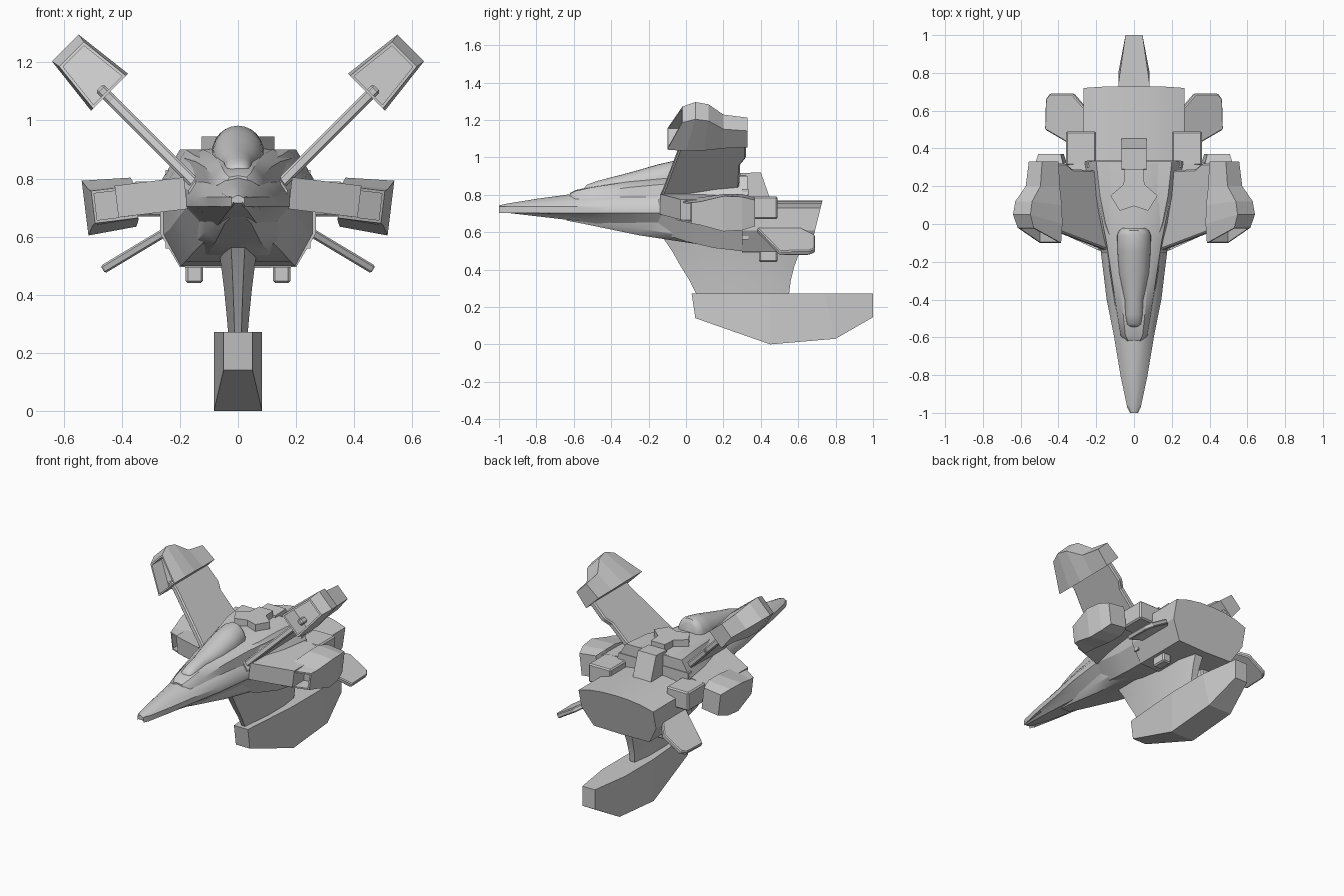
import bpy, bmesh
from math import sin, cos, pi, radians

if "Cube" in bpy.data.objects:
    bpy.data.objects.remove(bpy.data.objects["Cube"])


def finish(name, bm, mirror=False, smooth=None, bevel=0):
    bmesh.ops.recalc_face_normals(bm, faces=bm.faces)
    me = bpy.data.meshes.new(name)
    bm.to_mesh(me)
    bm.free()
    ob = bpy.data.objects.new(name, me)
    bpy.context.collection.objects.link(ob)
    if bevel:
        b = ob.modifiers.new("bevel", 'BEVEL')
        b.width, b.segments = bevel, 1
    if mirror:
        ob.modifiers.new("mirror", 'MIRROR')
    if smooth:
        bpy.ops.object.select_all(action='DESELECT')
        ob.select_set(True)
        bpy.context.view_layer.objects.active = ob
        bpy.ops.object.shade_smooth_by_angle(angle=radians(smooth))
    return ob


def loft(name, rings, recess=None, **kw):
    """Skin closed rings; recess=(inset, depth) sinks the first cap."""
    bm = bmesh.new()
    vs = [[bm.verts.new(p) for p in r] for r in rings]
    n = len(rings[0])
    for a, b in zip(vs, vs[1:]):
        for i in range(n):
            j = (i + 1) % n
            bm.faces.new((a[i], a[j], b[j], b[i]))
    cap = bm.faces.new(vs[0])
    bm.faces.new(vs[-1])
    if recess:
        bmesh.ops.recalc_face_normals(bm, faces=bm.faces)
        bmesh.ops.inset_region(bm, faces=[cap], thickness=recess[0])
        bmesh.ops.translate(bm, verts=bmesh.ops.extrude_discrete_faces(bm, faces=[cap])['faces'][0].verts,
                            vec=(0, recess[1], 0))
    return finish(name, bm, **kw)


def frame(ox, oz, deg):
    """Map (s outward, y, t across) to a tilted plane seen from the front."""
    c, s_ = cos(radians(deg)), sin(radians(deg))
    return lambda s, y, t: (ox + s * c - t * s_, y, oz + s * s_ + t * c)


def plate(name, fr, pts, t, **kw):
    return loft(name, [[fr(s, y, k * t) for s, y in pts] for k in (-1, 1)], **kw)


def pod(name, fr, secs, recess):
    # section: y inner, y outer, s inner, half inner, s outer, half outer
    return loft(name, [[fr(si, yi, -hi), fr(so, yo, -ho), fr(so, yo, ho), fr(si, yi, hi)]
                       for yi, yo, si, hi, so, ho in secs], recess=recess, mirror=True)


def sym(half):
    """Complete a ring from its right half."""
    return half + [(-x, y, z) for x, y, z in reversed(half) if abs(x) > 1e-6]


def box(name, x0, x1, y0, y1, z0, z1, **kw):
    return loft(name, [[(x0, y, z0), (x1, y, z0), (x1, y, z1), (x0, y, z1)] for y in (y0, y1)], **kw)


# Nose and main hull with a flat chine
hull = [(-1, .022, .715, .742), (-.97, .036, .705, .75), (-.8, .072, .685, .778), (-.6, .105, .662, .805),
        (-.4, .145, .635, .83), (-.25, .163, .615, .85), (-.13, .178, .6, .86), (0, .2, .575, .87)]
rings = []
for y, w, zb, zt in hull:
    zc = .725
    rings.append(sym([(0, y, zt), (.45 * w, y, zt - .15 * (zt - zc)), (.8 * w, y, zt - .5 * (zt - zc)),
                      (w, y, zc + .012), (w, y, zc - .022), (.75 * w, y, zb + .4 * (zc - zb)),
                      (.5 * w, y, zb), (0, y, zb)]))
loft("nose_hull", rings, smooth=35)

# Octagonal mid body
oct_ = [(-.15, .17, .1, .6, .86), (0, .21, .15, .55, .88), (.15, .235, .18, .515, .9), (.33, .26, .2, .495, .9)]
loft("mid_body", [sym([(0, y, t), (i, y, t), (w, y, t - .1), (w, y, b + .11), (i, y, b), (0, y, b)])
                  for y, w, i, b, t in oct_], smooth=25)

# Raised upper deck around the cockpit, and belly fairing below
deck = [(-.62, .045, .81), (-.59, .07, .825), (-.5, .085, .845), (-.3, .115, .875), (-.1, .145, .893),
        (.1, .185, .905), (.32, .195, .905)]
loft("upper_deck", [sym([(0, y, z), (.65 * w, y, z - .005), (w, y, z - .035), (w * 1.1, y, .74), (0, y, .74)])
                    for y, w, z in deck], smooth=35)
belly = [(-.64, .04, .662), (-.55, .065, .645), (-.25, .11, .583), (0, .15, .545), (.3, .19, .5), (.35, .19, .495)]
loft("belly_fairing", [sym([(0, y, z), (.7 * w, y, z), (w, y, z + .035), (w * 1.1, y, .7), (0, y, .7)])
                       for y, w, z in belly], smooth=35)

# Canopy
can = [(-.545, .025, .835), (-.53, .038, .853), (-.48, .046, .872), (-.4, .05, .893), (-.34, .064, .908),
       (-.26, .08, .93), (-.15, .088, .962), (-.06, .09, .982), (-.035, .08, .978), (-.02, .06, .955)]
loft("canopy", [[(w * cos(a), y, .81 + (z - .81) * (.45 + .55 * sin(a)) if sin(a) >= 0 else .81)
                 for a in [pi * k / 12 for k in range(13)] + [-pi / 4, -3 * pi / 4]]
                for y, w, z in can], smooth=45)

# Rear engine body with arched top and slanted back
prof = [(0, .77), (.09, .767), (.18, .755), (.268, .73), (.268, .61), (.2, .495), (0, .49)]
loft("rear_engine", [sym([(x, y + k * (z - .77), z) for x, z in prof]) for y, k in ((.3, 0), (.73, .25))], smooth=20)
for nm, x0, x1, y0, y1, z0, z1 in (("rear_block", .2, .36, .31, .49, .67, .79),
                                   ("belly_block", .12, .18, .39, .49, .44, .52)):
    box(nm, x0, x1, y0, y1, z0, z1, mirror=True, bevel=.008)
box("rear_collar", -.25, .25, .3, .335, .56, .83)

# Dorsal badge-shaped plate and dorsal block
half = [(.05, .29), (.055, .21), (.125, .15), (.075, .07), (0, .095)]
loft("dorsal_plate", [sym([(x, y, z) for x, y in half]) for z in (.86, .945)])
side = [(.28, .75), (.29, .915), (.4, .92), (.46, .75)]
loft("dorsal_block", [[(x, y, z) for y, z in side] for x in (-.065, .065)])

# Side wings with intake pods
plate("side_wing", frame(.18, .75, -7), [(0, -.14), (.24, -.03), (.24, .33), (0, .31)], .055, mirror=True)
pod("side_pod", frame(.35, .72, -7),
    [(-.05, .03, 0, .056, .15, .056), (.05, .08, 0, .062, .16, .064), (.2, .2, .01, .085, .178, .095),
     (.3, .3, .01, .085, .17, .09), (.37, .37, .03, .07, .15, .07)], (.014, .1))

# Raised diagonal wings with tip pods
plate("upper_wing", frame(.18, .815, 45),
      [(-.05, -.14), (.36, -.03), (.42, -.03), (.42, .32), (.27, .32), (.22, .29), (-.05, .28)], .019,
      mirror=True, bevel=.008)
pod("upper_pod", frame(.4425, 1.0975, 45),
    [(-.1, -.02, 0, .08, .185, .06), (.0, .05, 0, .09, .215, .065), (.1, .12, 0, .086, .2, .063),
     (.2, .2, 0, .07, .13, .055), (.33, .33, 0, .062, .112, .05)], (.014, .1))

# Lower stub fins
plate("lower_fin", frame(.26, .61, -31),
      [(-.1, .38), (0, .38), (.24, .5), (.235, .66), (.21, .69), (.07, .69), (0, .62), (-.1, .62)], .015,
      mirror=True, bevel=.006)

# Keel pylon and ventral foot
loft("keel_pylon", [sym([(.35 * w, a, z), (w, a + .2, z), (w, b - .12, z), (.5 * w, b, z)])
                    for z, a, b, w in ((.58, -.13, .62, .07), (.5, -.075, .61, .058), (.42, -.03, .58, .048),
                                       (.34, .02, .56, .04), (.26, .06, .55, .033))], smooth=25)
foot = [(.03, .05, .05, .14), (.45, .45, .083, 0), (.74, .8, .083, .03), (1, 1, .045, .145)]
loft("ventral_foot", [[(-w, yt, .272), (w, yt, .272), (w, yb, zb), (-w, yb, zb)] for yt, yb, w, zb in foot])
